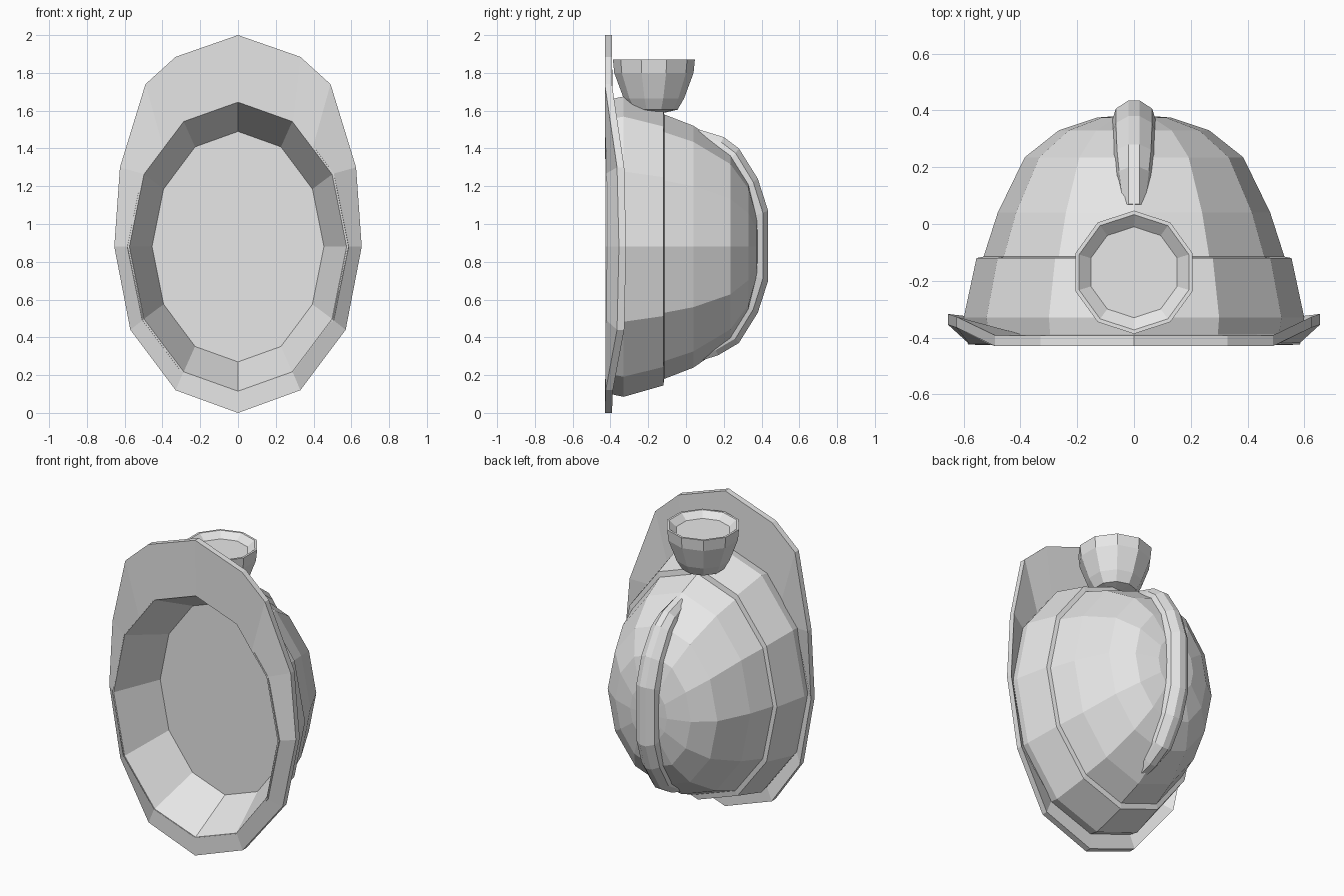
import bpy, bmesh, math

if "Cube" in bpy.data.objects:
    bpy.data.objects.remove(bpy.data.objects["Cube"])

grey = bpy.data.materials.new("plain grey")
grey.diffuse_color = (0.8, 0.8, 0.8, 1)
grey.use_nodes = True
grey.node_tree.nodes["Principled BSDF"].inputs["Base Color"].default_value = grey.diffuse_color


def make(name, rings, closed_ring=True, loop=False):
    """Skin a list of equal-length rings; cap the ends unless they loop."""
    bm = bmesh.new()
    vs = [[bm.verts.new(p) for p in r] for r in rings]
    n = len(vs[0])
    pairs = list(zip(vs, vs[1:] + vs[:1])) if loop else list(zip(vs, vs[1:]))
    for a, b in pairs:
        for i in range(n):
            j = (i + 1) % n
            bm.faces.new((a[i], a[j], b[j], b[i]))
    if not loop:
        bm.faces.new(vs[0])
        bm.faces.new(vs[-1])
    bmesh.ops.recalc_face_normals(bm, faces=bm.faces)
    me = bpy.data.meshes.new(name)
    bm.to_mesh(me)
    bm.free()
    me.materials.append(grey)
    ob = bpy.data.objects.new(name, me)
    bpy.context.collection.objects.link(ob)
    return ob


CZ = 0.88  # height of the shell axis


def oval(y, rx, rz, n=12):
    return [(rx * math.sin(t), y, CZ + rz * math.cos(t))
            for t in (2 * math.pi * i / n for i in range(n))]


# Shell: inner floor, hollow wall, lip, outer band, step, dome
shell_profile = [
    (-0.13, 0.455, 0.61), (-0.425, 0.575, 0.765), (-0.425, 0.585, 0.775),
    (-0.33, 0.60, 0.795), (-0.12, 0.555, 0.735), (-0.115, 0.53, 0.70),
    (0.04, 0.48, 0.64), (0.235, 0.385, 0.505), (0.33, 0.265, 0.355),
    (0.375, 0.13, 0.175), (0.383, 0.03, 0.04)]
make("helmet_shell", [oval(*p) for p in shell_profile])

# Brim: half outline (x, z, front y) of inner and outer edges, mirrored
outer = [(0, 2.0, -.43), (.33, 1.885, -.43), (.49, 1.74, -.43), (.625, 1.30, -.365),
         (.655, .88, -.355), (.57, .44, -.365), (.33, .12, -.425), (0, 0, -.43)]
inner = [(0, 1.65, -.427), (.29, 1.545, -.427), (.395, 1.40, -.427), (.5, 1.265, -.427),
         (.578, .88, -.425), (.5, .495, -.427), (.29, .215, -.427), (0, .112, -.427)]


def edge(half, dy):
    full = half + [(-x, z, y) for x, z, y in half[-2:0:-1]]
    return [(x, y + dy, z) for x, z, y in full]


make("brim", [edge(inner, 0), edge(outer, 0), edge(outer, .038), edge(inner, .038)],
     loop=True)

# Lamp: ten-sided cup with a shallow recessed lens
lamp_profile = [(.06, 1.59), (.125, 1.605), (.16, 1.665), (.21, 1.80),
                (.217, 1.87), (.203, 1.87), (.16, 1.835)]
make("lamp", [[(r * math.sin(t), -0.17 + r * math.cos(t), z)
               for t in (2 * math.pi * i / 10 for i in range(10))]
              for r, z in lamp_profile])

# Ridge: tapered strip over the crown; (y, z, base half width)
ridge_path = [(.07, 1.50, .05), (.20, 1.46, .07), (.28, 1.40, .08), (.38, 1.24, .085),
              (.435, 1.07, .085), (.435, .70, .085), (.38, .53, .085), (.28, .37, .08),
              (.17, .305, .065), (.09, .28, .05)]
sections = []
for y, z, w in ridge_path:
    dy, dz = y + 0.1, z - CZ
    d = math.hypot(dy, dz)
    ny, nz = dy / d, dz / d

    def at(x, depth):
        return (x, y - ny * depth, z - nz * depth)
    sections.append([at(-.02, 0), at(.02, 0), at(w * .75, .03), at(w, .1),
                     at(-w, .1), at(-w * .75, .03)])
make("crown_ridge", sections)
